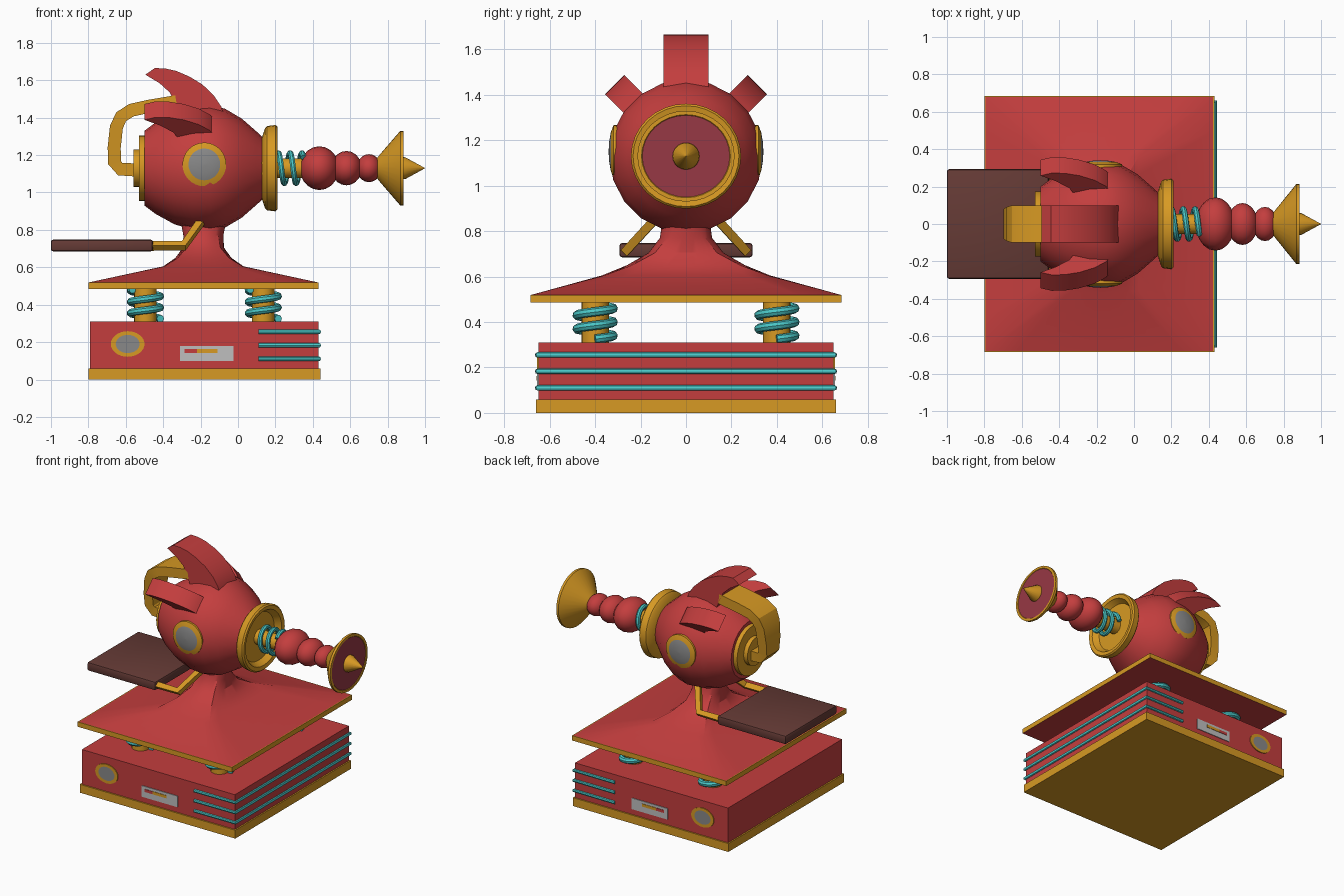
import bpy, bmesh, math
from mathutils import Vector

if "Cube" in bpy.data.objects:
    bpy.data.objects.remove(bpy.data.objects["Cube"])

def mat(name, r, g, b):
    m = bpy.data.materials.new(name)
    m.diffuse_color = (r, g, b, 1)
    m.use_nodes = True
    m.node_tree.nodes["Principled BSDF"].inputs["Base Color"].default_value = m.diffuse_color
    return m

RED = mat("red", .55, .048, .048)
MAROON = mat("maroon", .31, .04, .058)
GOLD = mat("gold", .68, .32, .017)
TEAL = mat("teal", .07, .58, .58)
BROWN = mat("brown", .13, .043, .036)
GREY = mat("grey", .25, .25, .25)
PALE = mat("pale grey", .52, .52, .52)
CX = -.185   # centre line of pedestal and head
HZ = 1.13    # height of the head axis

def finish(name, bm, mats):
    bmesh.ops.remove_doubles(bm, verts=bm.verts, dist=1e-5)
    bmesh.ops.recalc_face_normals(bm, faces=bm.faces)
    me = bpy.data.meshes.new(name)
    bm.to_mesh(me)
    bm.free()
    for m in mats:
        me.materials.append(m)
    ob = bpy.data.objects.new(name, me)
    bpy.context.collection.objects.link(ob)
    return ob

def loft(name, rings, mats, bands=None):
    """Skin a list of closed rings; bands gives the material of each band."""
    bm = bmesh.new()
    vs = [[bm.verts.new(p) for p in r] for r in rings]
    n = len(rings[0])
    for k in range(len(vs) - 1):
        for i in range(n):
            j = (i + 1) % n
            f = bm.faces.new((vs[k][i], vs[k][j], vs[k + 1][j], vs[k + 1][i]))
            f.material_index = bands[k] if bands else 0
    bm.faces.new(vs[0])
    bm.faces.new(vs[-1]).material_index = bands[-1] if bands else 0
    return finish(name, bm, mats)

def lathe_x(name, prof, mats, bands=None, n=32, sy=1.0):
    """Revolve (x, radius) points round the head axis."""
    rings = [[(x, max(r, .0005) * sy * math.cos(2 * math.pi * i / n),
               HZ + max(r, .0005) * math.sin(2 * math.pi * i / n)) for i in range(n)]
             for x, r in prof]
    return loft(name, rings, mats, bands)

def lathe_y(name, prof, x, z, side, mats, bands=None, n=32, sz=1.0):
    """Revolve (distance along y, radius) points round a sideways axis."""
    rings = [[(x + max(r, .0005) * math.cos(2 * math.pi * i / n), side * y,
               z + max(r, .0005) * sz * math.sin(2 * math.pi * i / n)) for i in range(n)]
             for y, r in prof]
    return loft(name, rings, mats, bands)

def box(name, lo, hi, m, bevel=0):
    bm = bmesh.new()
    bmesh.ops.create_cube(bm, size=1)
    for v in bm.verts:
        v.co = [(a + b) / 2 + c * (b - a) for a, b, c in zip(lo, hi, v.co)]
    if bevel:
        bmesh.ops.bevel(bm, geom=bm.edges[:], offset=bevel, segments=2,
                        profile=.5, affect='EDGES')
    return finish(name, bm, [m])

def tube(name, pts, radius, m, res=2):
    cu = bpy.data.curves.new(name, 'CURVE')
    cu.dimensions = '3D'
    cu.bevel_depth, cu.bevel_resolution, cu.use_fill_caps = radius, res, True
    sp = cu.splines.new('POLY')
    sp.points.add(len(pts) - 1)
    for p, co in zip(sp.points, pts):
        p.co = (*co, 1)
    tmp = bpy.data.objects.new(name + "_path", cu)
    bpy.context.collection.objects.link(tmp)
    me = bpy.data.meshes.new_from_object(tmp.evaluated_get(bpy.context.evaluated_depsgraph_get()))
    bpy.data.objects.remove(tmp)
    me.materials.clear()
    me.materials.append(m)
    ob = bpy.data.objects.new(name, me)
    bpy.context.collection.objects.link(ob)
    return ob

def helix(turns, r, length, start=0):
    n = int(turns * 24)
    return [(r * math.cos(start + 2 * math.pi * i / 24), r * math.sin(start + 2 * math.pi * i / 24),
             length * i / n) for i in range(n + 1)]

# base box with its gold foot plate
box("foot_plate", (-.80, -.66, 0), (.44, .66, .06), GOLD)
box("base_box", (-.79, -.65, .06), (.43, .65, .31), RED)

# teal rails wrapped round the nose end of the base
for k, z in enumerate((.11, .183, .255)):
    tube(f"base_rail_{k + 1}", [(.11, -.653, z), (.435, -.653, z), (.435, .653, z), (.11, .653, z)],
         .012, TEAL)

# round badge and control plate on both long sides, saddle-side arms too
for s, tag in ((-1, "front"), (1, "back")):
    lathe_y(f"{tag}_base_badge", [(.64, .09), (.656, .09), (.656, .064), (.656, 0)], -.59, .19, s,
            [GOLD, GREY], [0, 0, 1, 1], sz=.76)
    def plate(name, x0, x1, z0, z1, depth, m):
        ys = sorted((s * .645, s * (.65 + depth)))
        box(f"{tag}_{name}", (x0, ys[0], z0), (x1, ys[1], z1), m)
    plate("control_plate", -.31, -.025, .10, .18, .005, PALE)
    plate("control_red_bar", -.285, -.22, .142, .162, .008, RED)
    plate("control_gold_bar", -.22, -.11, .142, .162, .008, GOLD)
    tube(f"{tag}_seat_arm", [(-.50, s * .262, .715), (-.29, s * .262, .715), (-.18, s * .12, .87)],
         .027, GOLD, 0)
    # domed eye, following the curve of the head
    lathe_y(f"{tag}_eye", [(.28, .117), (.319, .117), (.331, .085), (.338, .045), (.341, 0)],
            -.18, 1.15, s, [GOLD, GREY], [0, 0, 1, 1, 1])

# four posts with coil springs
for x in (-.495, .135):
    for y in (-.4, .4):
        bm = bmesh.new()
        bmesh.ops.create_cone(bm, cap_ends=True, segments=20, radius1=.06, radius2=.06, depth=.19)
        finish("spring_post", bm, [GOLD]).location = (x, y, .40)
        tube("coil_spring", helix(2.6, .08, .155), .02, TEAL).location = (x, y, .325)

# platform: gold rim, red underside, square flare rising to a round neck
rim = box("platform_rim", (-.80, -.685, .485), (.43, .685, .52), GOLD)
rim.data.materials.append(RED)
for p in rim.data.polygons:
    if p.normal.z < -.5:
        p.material_index = 1

def flare(z, hx, hy, t, n=40):
    out = []
    for i in range(n):
        c, s = math.cos(2 * math.pi * i / n), math.sin(2 * math.pi * i / n)
        k = (1 - t) / max(abs(c), abs(s)) + t
        out.append((CX + hx * c * k, hy * s * k, z))
    return out

loft("flared_pedestal", [flare(*r) for r in (
    (.519, .613, .683, 0), (.605, .215, .37, .1), (.65, .15, .26, .3), (.705, .11, .165, .6),
    (.77, .107, .115, .9), (.84, .12, .105, 1), (.92, .13, .10, 1))], [RED])

# seat
box("seat", (-1.0, -.293, .685), (-.455, .293, .748), BROWN, .012)

# head
lathe_x("head", [(-.5, .2), (-.44, .245), (-.34, .30), (-.24, .33), (-.15, .337), (-.07, .318),
                 (.02, .265), (.10, .195), (.16, .14)], [RED], n=20)

# stepped discs at the rear
lathe_x("rear_disc", [(-.48, .175), (-.53, .175), (-.53, .10), (-.56, .10)], [GOLD])

# strap handle looping from the rear discs to the crest
path = [(-.54, 1.12, .06), (-.63, 1.125, .065), (-.66, 1.16, .07), (-.662, 1.24, .08),
        (-.65, 1.35, .09), (-.625, 1.405, .10), (-.57, 1.44, .10), (-.48, 1.46, .10), (-.33, 1.485, .10)]
rings = []
for k, (x, z, w) in enumerate(path):
    a, b = path[max(k - 1, 0)], path[min(k + 1, len(path) - 1)]
    d = Vector((b[0] - a[0], b[1] - a[1])).normalized() * .035
    rings.append([(x + e * d.y, y, z - e * d.x) for e, y in ((1, -w), (1, w), (-1, w), (-1, -w))])
loft("strap_handle", rings, [GOLD])

# crest fins: swept profiles (x, radius) turned round the head axis
def fin(name, prof, half, angle):
    ca, sa = math.cos(angle), math.sin(angle)
    rings = [[(x, w * ca - r * sa, HZ + w * sa + r * ca) for x, r in prof] for w in (-half, half)]
    return loft(name, rings, [RED])

fin("centre_crest", [(-.495, .50), (-.445, .535), (-.39, .533), (-.33, .52), (-.26, .49), (-.19, .447),
                     (-.13, .39), (-.09, .33), (-.075, .28), (-.30, .25), (-.335, .34),
                     (-.365, .405), (-.42, .455)], .10, 0)
for a, tag in ((1, "back"), (-1, "front")):
    fin(f"{tag}_crest", [(-.50, .425), (-.44, .445), (-.37, .443), (-.29, .425), (-.21, .39),
                         (-.15, .345), (-.11, .28), (-.30, .25), (-.345, .33), (-.42, .385)],
        .06, a * math.pi / 4)

# dished collar and shaft
lathe_x("collar", [(.12, .14), (.145, .215), (.155, .225), (.20, .231), (.21, .222), (.205, .195),
                   (.165, .17), (.165, 0)], [GOLD], sy=1.05)
lathe_x("nose_shaft", [(.15, .053), (.40, .053)], [GOLD], n=20)
coil = tube("nose_spring", helix(2.4, .08, .15, math.pi / 2), .016, TEAL)
coil.rotation_euler = (0, math.pi / 2, 0)
coil.location = (.20, 0, HZ)

# three shrinking beads
for k, (x, rx, r) in enumerate(((.435, .105, .117), (.58, .082, .092), (.70, .066, .075))):
    lathe_x(f"nose_bead_{k + 1}", [(x - rx * math.cos(math.pi * i / 10), r * math.sin(math.pi * i / 10))
                                   for i in range(11)], [RED], n=20, sy=1.22)

# trumpet end with maroon face and pointed tip
lathe_x("trumpet", [(.74, .05), (.76, .075), (.868, .2), (.885, .2), (.885, .183), (.882, .18), (.882, 0)],
        [GOLD, MAROON], [0, 0, 0, 0, 0, 1, 1], sy=1.07)
lathe_x("nose_tip", [(.875, .06), (.895, .058), (1.0, 0)], [GOLD], n=20)

# smooth the rounded parts, keep hard edges
bpy.ops.object.select_all(action='SELECT')
bpy.context.view_layer.objects.active = bpy.data.objects["head"]
bpy.ops.object.shade_smooth_by_angle(angle=math.radians(32))
